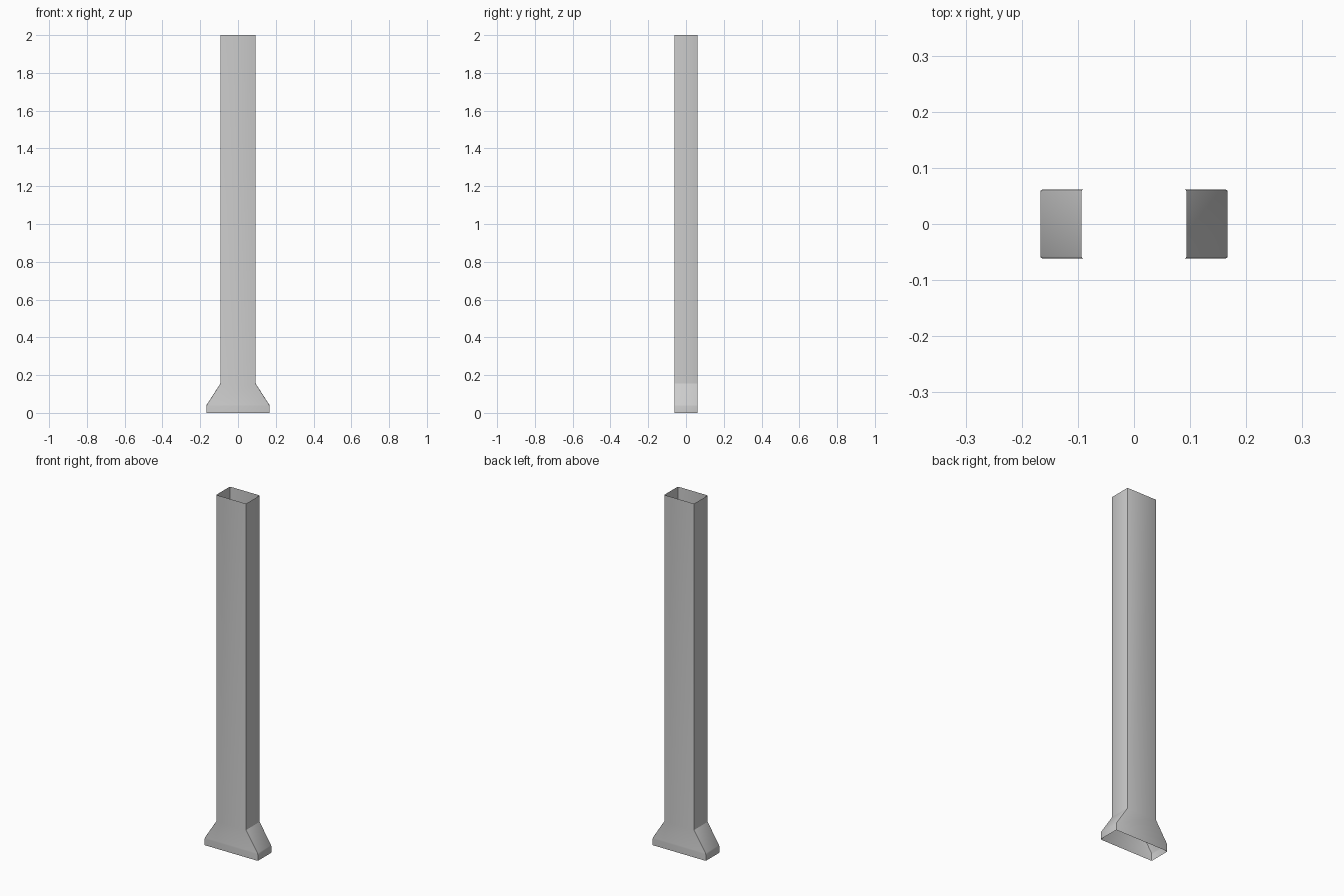
import bpy, bmesh, math

if "Cube" in bpy.data.objects:
    bpy.data.objects.remove(bpy.data.objects["Cube"])

HALF_Y = 0.0615   # constant depth of the duct
RADIUS = 0.004    # tiny rounding on the upright corners


def rounded_ring(bm, half_x, z, steps=2):
    """Rectangle with slightly rounded corners at height z."""
    ring = []
    for i, (sx, sy) in enumerate([(1, 1), (-1, 1), (-1, -1), (1, -1)]):
        for k in range(steps + 1):
            a = math.pi / 2 * (i + k / steps)
            ring.append(bm.verts.new((sx * (half_x - RADIUS) + RADIUS * math.cos(a),
                                      sy * (HALF_Y - RADIUS) + RADIUS * math.sin(a), z)))
    return ring


# open-ended duct: (half width, height) from the flared foot to the top
profile = [(0.167, 0.0), (0.167, 0.036), (0.1657, 0.043),
           (0.0935, 0.155), (0.0935, 2.0)]

bm = bmesh.new()
rings = [rounded_ring(bm, hx, z) for hx, z in profile]
for low, high in zip(rings, rings[1:]):
    n = len(low)
    for i in range(n):
        j = (i + 1) % n
        bm.faces.new((low[i], low[j], high[j], high[i]))

mesh = bpy.data.meshes.new("flared_duct")
bm.to_mesh(mesh)
bm.free()
duct = bpy.data.objects.new("flared_duct", mesh)
bpy.context.collection.objects.link(duct)

# smooth only the small roundings
bpy.context.view_layer.objects.active = duct
duct.select_set(True)
bpy.ops.object.shade_smooth_by_angle(angle=math.radians(30))
